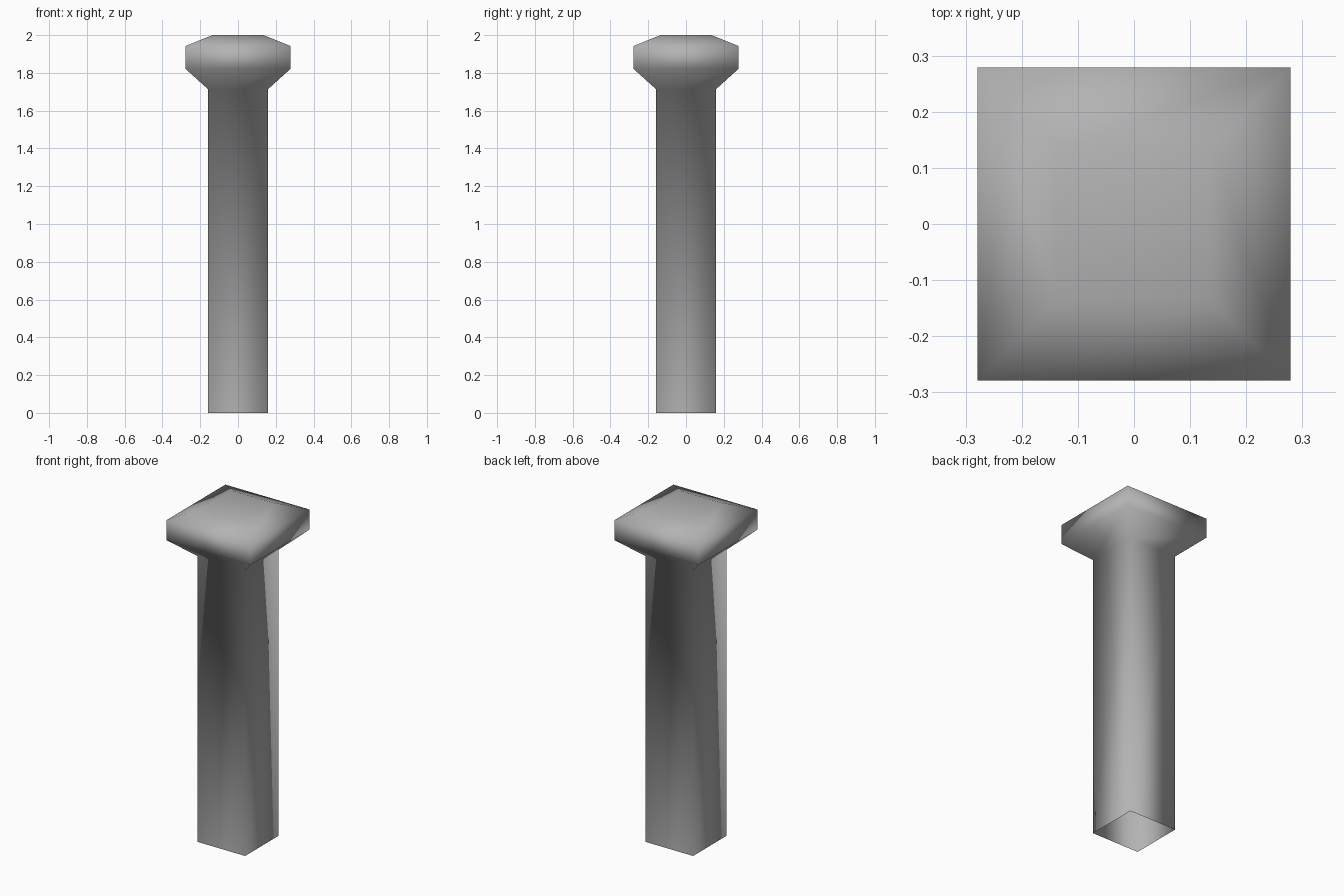
import bpy, bmesh

if "Cube" in bpy.data.objects:
    bpy.data.objects.remove(bpy.data.objects["Cube"])

# Square post profile: (half width, height)
profile = [(0.158, 0.0), (0.158, 1.713), (0.279, 1.822), (0.279, 1.942), (0.135, 2.0)]
corners = [(-1, -1), (1, -1), (1, 1), (-1, 1)]

bm = bmesh.new()
rings = [[bm.verts.new((x * w, y * w, z)) for x, y in corners] for w, z in profile]

# Side walls of the shaft and the flared cap
for low, high in zip(rings, rings[1:]):
    for i in range(4):
        j = (i + 1) % 4
        bm.faces.new((low[i], low[j], high[j], high[i]))

# Flat top; the foot is left open
bm.faces.new(rings[-1])

# Soft shading across the whole post
for face in bm.faces:
    face.smooth = True

mesh = bpy.data.meshes.new("capped_post")
bm.to_mesh(mesh)
bm.free()

# Mid grey finish
grey = bpy.data.materials.new("mid_grey")
grey.diffuse_color = (0.45, 0.45, 0.45, 1)
grey.use_nodes = True
grey.node_tree.nodes["Principled BSDF"].inputs["Base Color"].default_value = grey.diffuse_color
mesh.materials.append(grey)
bpy.context.collection.objects.link(bpy.data.objects.new("capped_post", mesh))
